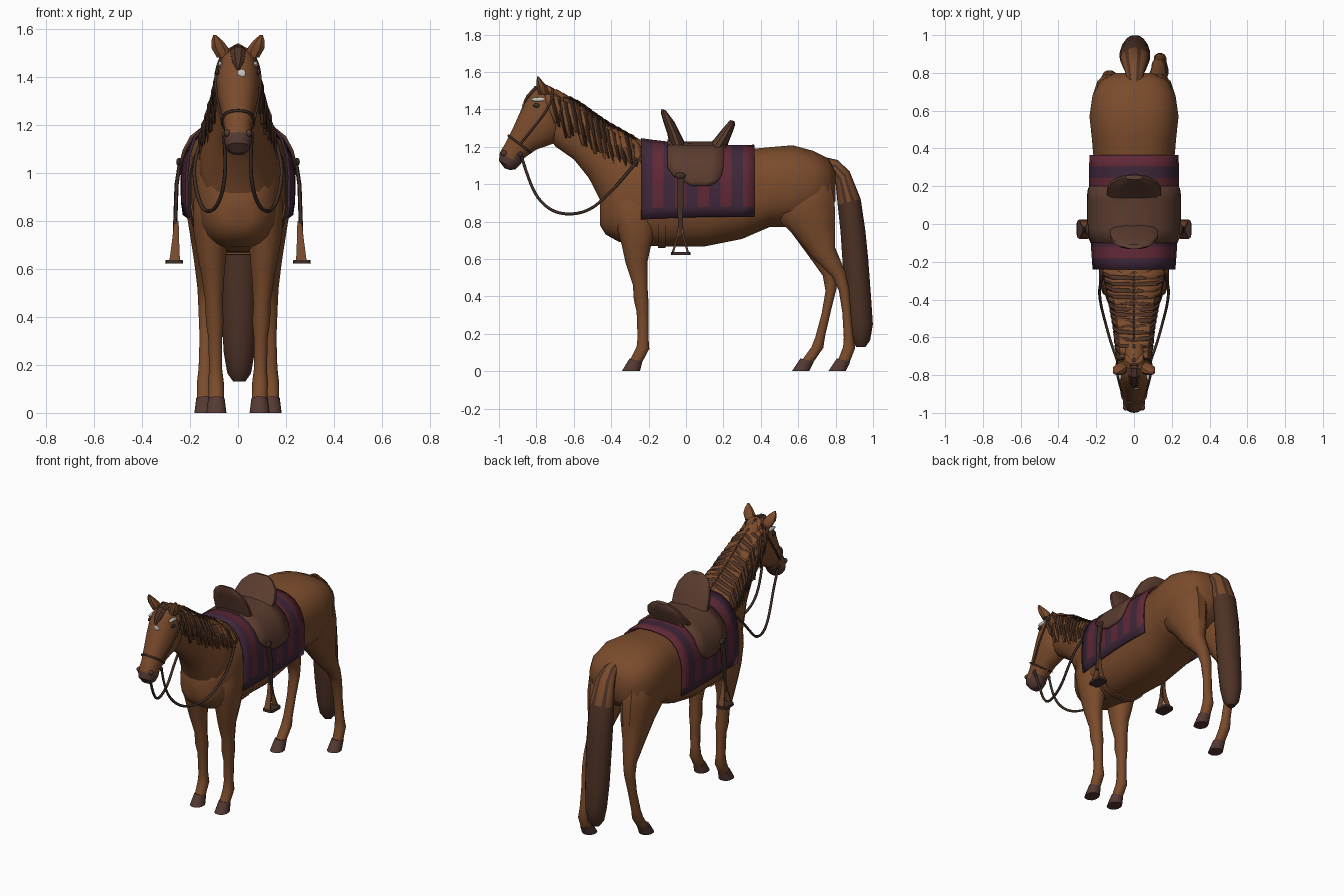
import bpy, bmesh, math, random
from math import sin, cos, pi, radians
random.seed(4)

def material(name, rgb):
    m = bpy.data.materials.new(name)
    m.diffuse_color = (*rgb, 1)
    return m

COAT = material("chestnut coat", (.197, .071, .025))
HAIR = material("dark hair", (.075, .032, .019))
HOOF = material("hoof", (.09, .041, .033))
SADDLE = material("saddle leather", (.105, .045, .028))
STRAP = material("dark strap", (.05, .027, .02))
MAROON = material("blanket maroon", (.115, .021, .036))
PURPLE = material("blanket purple", (.05, .02, .042))
TAN = material("stirrup tan", (.19, .07, .028))
WHITE = material("white marking", (.6, .58, .55))

def finish(name, bm, mats):
    bmesh.ops.recalc_face_normals(bm, faces=bm.faces)
    me = bpy.data.meshes.new(name)
    bm.to_mesh(me)
    bm.free()
    for m in mats:
        me.materials.append(m)
    ob = bpy.data.objects.new(name, me)
    bpy.context.collection.objects.link(ob)
    return ob

def power(v, p):
    return math.copysign(abs(v) ** p, v)

def ring_points(ring, n, p, x=0):
    """Ring = side-view end points (y, z), (y, z), half width, optional x centre."""
    ya, za, yb, zb, hw = ring[:5]
    xc = ring[5] if len(ring) > 5 else x
    out = []
    for i in range(n):
        a = 2 * pi * (i + .5) / n
        c, s = power(cos(a), p), power(sin(a), p)
        out.append((xc + hw * c, (ya + yb) / 2 + (ya - yb) / 2 * s, (za + zb) / 2 + (za - zb) / 2 * s))
    return out

def loft(name, rings, mats, n=14, p=.9, x=0, rule=None):
    bm = bmesh.new()
    vs = [[bm.verts.new(q) for q in ring_points(r, n, p, x)] for r in rings]
    for a, b in zip(vs, vs[1:]):
        for i in range(n):
            j = (i + 1) % n
            f = bm.faces.new((a[i], a[j], b[j], b[i]))
            if rule:
                f.material_index = rule(f.calc_center_median(), i)
    for cap in (vs[0], vs[-1]):
        f = bm.faces.new(cap)
        if rule:
            f.material_index = rule(f.calc_center_median(), 0)
    return finish(name, bm, mats)

def shell(name, rows, mats, thick, rule=None):
    bm = bmesh.new()
    vs = [[bm.verts.new(q) for q in r] for r in rows]
    for k in range(len(vs) - 1):
        for i in range(len(vs[k]) - 1):
            f = bm.faces.new((vs[k][i], vs[k][i + 1], vs[k + 1][i + 1], vs[k + 1][i]))
            if rule:
                f.material_index = rule(k, i)
    ob = finish(name, bm, mats)
    mod = ob.modifiers.new("thickness", 'SOLIDIFY')
    mod.thickness, mod.offset = thick, 0
    return ob

def tube(name, pts, r, mat, cyclic=False):
    cu = bpy.data.curves.new(name, 'CURVE')
    cu.dimensions, cu.bevel_depth, cu.bevel_resolution, cu.resolution_u = '3D', r, 1, 4
    sp = cu.splines.new('NURBS')
    sp.points.add(len(pts) - 1)
    for q, co in zip(sp.points, pts):
        q.co = (*co, 1)
    sp.order_u, sp.use_endpoint_u, sp.use_cyclic_u = 3, not cyclic, cyclic
    cu.materials.append(mat)
    ob = bpy.data.objects.new(name, cu)
    bpy.context.collection.objects.link(ob)

def blob(name, loc, scale, mat):
    bm = bmesh.new()
    bmesh.ops.create_icosphere(bm, subdivisions=2, radius=1)
    ob = finish(name, bm, [mat])
    ob.location, ob.scale = loc, scale
    return ob

# Torso: (y, centre z, half width, half height)
torso = [(-.46, .85, .06, .07), (-.43, .87, .12, .14), (-.36, .90, .165, .21), (-.25, .95, .185, .28),
         (-.1, .93, .2, .265), (.1, .92, .21, .255), (.3, .945, .212, .24), (.45, .985, .225, .215),
         (.57, .99, .238, .22), (.68, 1.0, .222, .18), (.76, 1.0, .178, .14), (.80, .99, .10, .08)]
loft("torso", [(y, z + h, y, z - h, w) for y, z, w, h in torso], [COAT], 20, .78)

# Neck and head
loft("neck", [(-.12, 1.2, -.33, .70, .14), (-.21, 1.235, -.42, .80, .165), (-.30, 1.255, -.455, .90, .15),
              (-.43, 1.33, -.52, 1.03, .112), (-.57, 1.43, -.60, 1.13, .085), (-.68, 1.505, -.70, 1.2, .075),
              (-.76, 1.525, -.76, 1.3, .06)], [COAT], 16)
head = [(-.74, 1.53, -.67, 1.47, .05), (-.81, 1.51, -.66, 1.36, .08), (-.85, 1.46, -.665, 1.27, .092),
        (-.885, 1.39, -.70, 1.22, .088), (-.925, 1.30, -.80, 1.185, .07), (-.965, 1.22, -.865, 1.14, .057),
        (-.995, 1.17, -.885, 1.105, .06), (-1.0, 1.125, -.91, 1.08, .05), (-.97, 1.085, -.94, 1.075, .025)]
loft("head", head, [COAT, HOOF], rule=lambda c, i: int(c.z < 1.15))
loft("forelock", [(-.75, 1.535, -.72, 1.49, .03), (-.81, 1.525, -.78, 1.48, .035),
                  (-.855, 1.475, -.82, 1.44, .026), (-.872, 1.435, -.85, 1.42, .006)], [HAIR], 8)
blob("forehead_star", (.015, -.872, 1.415), (.018, .005, .018), WHITE)
for s in (1, -1):
    loft("ear", [(-.79, 1.48, -.73, 1.48, .032, s * .058), (-.80, 1.52, -.74, 1.52, .038, s * .075),
                 (-.80, 1.55, -.765, 1.55, .026, s * .087), (-.797, 1.575, -.787, 1.575, .006, s * .097)], [COAT], 8)
    blob("brow_marking", (s * .074, -.79, 1.453), (.01, .04, .012), WHITE)
    blob("eye", (s * .086, -.80, 1.42), (.008, .018, .012), STRAP)
    blob("nostril", (s * .045, -.972, 1.165), (.014, .016, .016), HOOF)

# Front legs and hooves
front = [(-.36, 1.0, -.18, 1.0, .05, .1), (-.40, .88, -.16, .88, .083, .105), (-.37, .76, -.16, .76, .078, .11),
         (-.345, .67, -.185, .67, .064, .11), (-.325, .58, -.205, .58, .05, .105), (-.285, .46, -.205, .46, .037, .1),
         (-.28, .38, -.2, .38, .038, .097), (-.265, .32, -.2, .31, .03, .095), (-.26, .18, -.2, .18, .028, .093),
         (-.265, .13, -.195, .12, .034, .092), (-.30, .06, -.235, .045, .032, .09)]
front_hoof = [(-.303, .068, -.232, .052, .035), (-.345, 0, -.245, 0, .043)]
# Hind legs: the right one stands further back
hind = [(.52, 1.05, .72, 1.1, .06, .10), (.47, .93, .78, 1.0, .098, .12), (.48, .82, .80, .90, .1, .12),
        (.56, .74, .80, .79, .085, .12), (.65, .62, .80, .66, .06, .125), (.73, .51, .815, .53, .04, .13),
        (.745, .43, .805, .44, .036, .13), (.725, .31, .775, .32, .029, .132), (.69, .18, .745, .19, .029, .136),
        (.67, .13, .735, .125, .034, .138), (.62, .06, .68, .045, .032, .14)]
hind_hoof = [(.61, .068, .685, .052, .035), (.565, 0, .66, 0, .043)]

def back(z):
    return .195 * min(1, max(0, (.65 - z) / .6))

for s in (1, -1):
    side = "right" if s > 0 else "left"
    loft(side + "_front_leg", [(*r[:5], s * r[5]) for r in front], [COAT], 12)
    loft(side + "_front_hoof", front_hoof, [HOOF], 12, x=s * .09)
    step = back if s > 0 else (lambda z: 0)
    loft(side + "_hind_leg", [(r[0] + step(r[1]), r[1], r[2] + step(r[3]), r[3], r[4], s * r[5]) for r in hind], [COAT], 12)
    loft(side + "_hind_hoof", [(r[0] + step(0), r[1], r[2] + step(0), r[3], r[4]) for r in hind_hoof], [HOOF], 12, x=s * .14)

# Tail: streaked coat hair at the top, dark below
loft("tail", [(.72, 1.15, .74, 1.05, .035), (.81, 1.13, .79, 1.03, .05), (.875, 1.07, .80, 1.0, .065),
              (.935, .92, .81, .89, .078), (.96, .75, .825, .75, .082), (.975, .6, .835, .6, .08),
              (.99, .4, .85, .4, .075), (1.0, .25, .865, .25, .065), (.985, .165, .885, .165, .05),
              (.96, .13, .91, .13, .025)], [COAT, HAIR], 20, 1, x=.005,
     rule=lambda c, i: int(i % 3 == 0 if c.z > .85 else 1))

# Mane: coat-coloured locks with thin dark strands between, on both sides of the neck
crest = [(-.74, 1.515, .07), (-.57, 1.43, .088), (-.43, 1.33, .115), (-.27, 1.24, .145)]
for k in range(29):
    t = k / 28 * 2.999
    i, f = int(t), t % 1
    y, z, w = (a + (b - a) * f for a, b in zip(crest[i], crest[i + 1]))
    dark = k % 2
    for s in (1, -1):
        drop = random.uniform(.17, .25)
        rows = []
        for fx, fd, lean, half in ((0, -.04, 0, .024), (.72, .16, .005, .026), (.98, .5, .02, .024), (1.0, 1, .045, .005)):
            half *= .4 if dark else 1
            x = s * (w * fx + (.012 + .005 * dark if fx else 0))
            slope = -.6 if fx < .9 else -.3
            zz = z - drop * fd + .002 * dark
            rows.append([(x, y + lean - half, zz - slope * half), (x + s * .006, y + lean, zz),
                         (x, y + lean + half, zz + slope * half)])
        shell("mane_strand" if dark else "mane_lock", rows, [HAIR if dark else COAT], .008)

# Saddle blanket with crosswise stripes
def arch(y, top, hw, degrees, zc=.94):
    return [(hw * power(cos(radians(a)), .75), y, zc + (top - zc) * power(sin(radians(a)), .75)) for a in degrees]

N = 10
rows = []
for k in range(N + 1):
    u = k / N
    rows.append(arch(-.24 + .605 * u, 1.24 - .09 * u + .055 * u * u, .214 + .02 * sin(u * pi * .7),
                     [-19, -8, 5, 20, 38, 55, 72, 90, 108, 125, 142, 160, 175, 188, 199]))
shell("blanket", rows, [MAROON, PURPLE], .012, lambda k, i: int(k % 2 == 0 or i in (0, 13)))

# Saddle: skirt, seat, pommel and cantle
half = [(6, .03, .13), (10, -.02, .17), (16, -.07, .19), (26, -.1, .2), (42, -.1, .2), (65, -.1, .2), (90, -.1, .2)]
full = half + [(180 - a, p, q) for a, p, q in half[-2::-1]]
shell("saddle_skirt", [[arch(p + (q - p) * j / 4, 1.222, .243, [a])[0] for j in range(5)] for a, p, q in full], [SADDLE], .014)
loft("seat", [(-.10, 1.24, -.10, 1.17, .10), (-.02, 1.225, -.02, 1.16, .13), (.1, 1.22, .1, 1.16, .14),
              (.21, 1.24, .21, 1.17, .12)], [SADDLE])
loft("pommel", [(-.08, 1.17, .02, 1.17, .13), (-.10, 1.27, -.03, 1.27, .13), (-.12, 1.33, -.06, 1.33, .115),
                (-.133, 1.375, -.09, 1.37, .085), (-.132, 1.402, -.108, 1.395, .045)], [SADDLE])
loft("cantle", [(.08, 1.17, .21, 1.17, .145), (.15, 1.24, .23, 1.23, .145), (.19, 1.29, .25, 1.28, .125),
                (.22, 1.325, .262, 1.315, .085), (.235, 1.343, .26, 1.337, .045)], [SADDLE])

# Girth, stirrup straps and stirrups
loft("girth", [(-.15, 1.19, -.15, .657, .2), (-.11, 1.19, -.11, .655, .204)], [TAN], 20, .78)
for s in (1, -1):
    loft("stirrup_strap", [(-.05, 1.06, -.01, 1.06, .008, s * .24), (-.048, .95, -.012, .95, .009, s * .256),
                           (-.042, .72, -.018, .72, .009, s * .264)], [STRAP], 8, .5)
    blob("strap_buckle", (s * .246, -.03, 1.045), (.012, .03, .018), STRAP)
    for d in (1, -1):
        loft("stirrup_side", [(-.034 + d * .008, .80, -.026 + d * .008, .80, .009, s * .256),
                              (-.036 + d * .015, .72, -.024 + d * .015, .72, .015, s * .26),
                              (-.036 + d * .042, .63, -.024 + d * .042, .63, .023, s * .264)], [TAN], 8, .4)
    loft("stirrup_plate", [(-.08, .622, .025, .622, .038), (-.08, .638, .025, .638, .036)], [STRAP], 12, .4, x=s * .266)

# Bridle and reins
tube("noseband", ring_points((-.95, 1.26, -.83, 1.17, .066), 16, .8), .006, STRAP, True)
for s in (1, -1):
    tube("cheek_strap", [(s * .066, -.885, 1.215), (s * .09, -.80, 1.32), (s * .094, -.74, 1.40),
                         (s * .08, -.71, 1.47), (s * .05, -.715, 1.51)], .006, STRAP)
    blob("bit_ring", (s * .058, -.885, 1.16), (.007, .014, .014), STRAP)
    tube("rein", [(s * .058, -.88, 1.15), (s * .05, -.85, 1.05), (s * .06, -.80, .93), (s * .09, -.72, .855),
                  (s * .125, -.62, .835), (s * .155, -.51, .86), (s * .18, -.41, .95), (s * .185, -.32, 1.05),
                  (s * .15, -.24, 1.15)], .008, STRAP)

# Smooth shading with sharp creases kept
bpy.ops.object.select_all(action='DESELECT')
for ob in bpy.context.scene.objects:
    if ob.type == 'MESH':
        ob.select_set(True)
        bpy.context.view_layer.objects.active = ob
bpy.ops.object.shade_smooth_by_angle(angle=radians(35))
